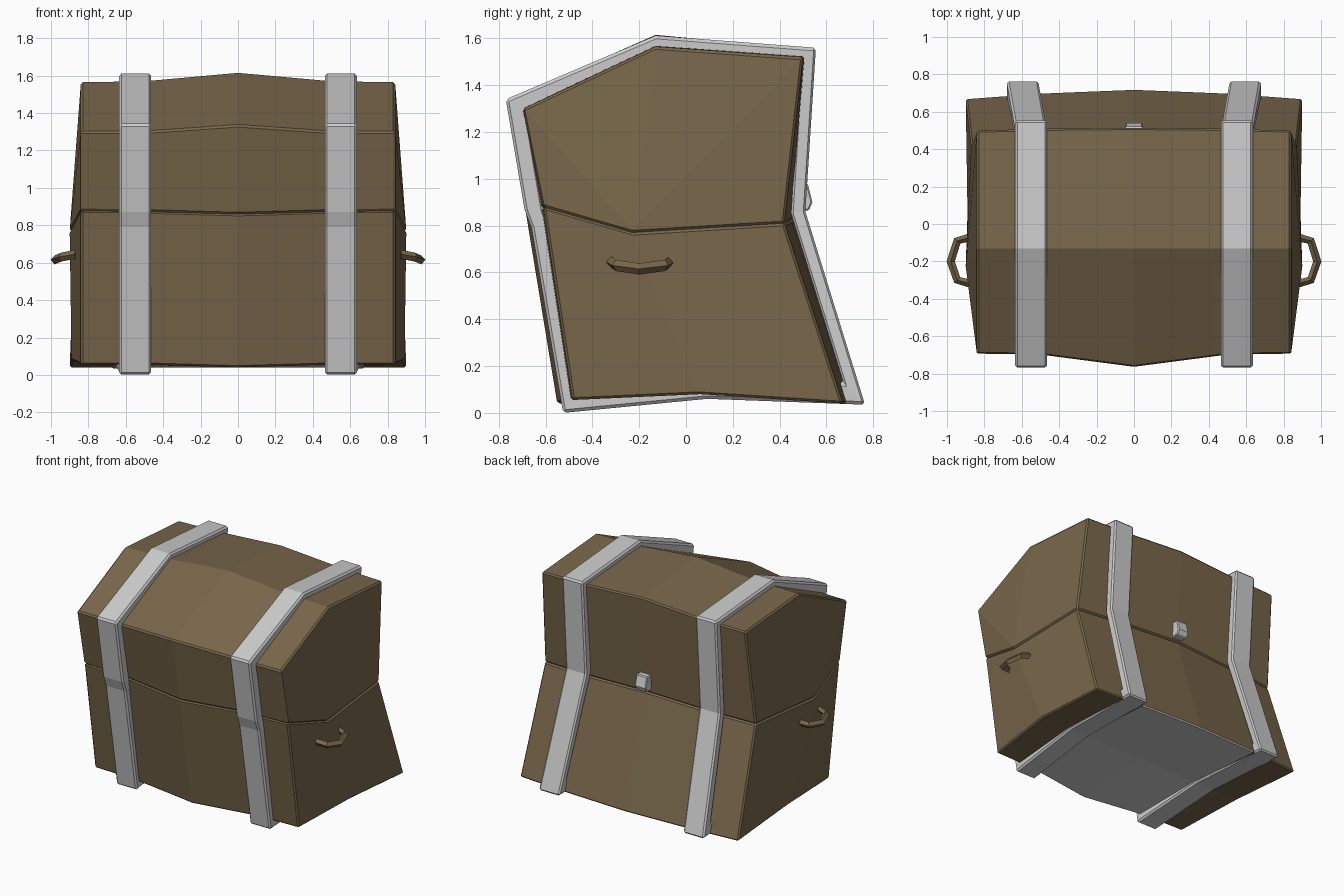
import bpy, bmesh
from mathutils import Vector

if "Cube" in bpy.data.objects:
    bpy.data.objects.remove(bpy.data.objects["Cube"])

wood = bpy.data.materials.new("wood")
wood.diffuse_color = (0.19, 0.135, 0.07, 1)
wood.use_nodes = True
wood.node_tree.nodes["Principled BSDF"].inputs["Base Color"].default_value = wood.diffuse_color
plain = bpy.data.materials.new("plain_grey")
plain.diffuse_color = (0.8, 0.8, 0.8, 1)
plain.use_nodes = True
plain.node_tree.nodes["Principled BSDF"].inputs["Base Color"].default_value = plain.diffuse_color


def make(name, verts, faces, mats=(), bevel=0.0):
    me = bpy.data.meshes.new(name)
    me.from_pydata(verts, [], faces)
    bm = bmesh.new()
    bm.from_mesh(me)
    bmesh.ops.recalc_face_normals(bm, faces=bm.faces)
    bm.to_mesh(me)
    bm.free()
    for m in mats:
        me.materials.append(m)
    ob = bpy.data.objects.new(name, me)
    bpy.context.collection.objects.link(ob)
    if bevel:
        b = ob.modifiers.new("bevel", 'BEVEL')
        b.width, b.segments = bevel, 1
        b.limit_method, b.angle_limit = 'ANGLE', 0.7
    return ob


def loft(name, end_x, end, inner, mid, caps):
    """Skin (y, z) profiles across x: bulged end, x=0.5, middle, mirrored."""
    half = [[(x, *p) for x, p in zip(end_x, end)], [(0.5, *p) for p in inner]]
    rings = half + [[(0, *p) for p in mid]]
    rings += [[(-x, y, z) for x, y, z in r] for r in reversed(half)]
    n = len(end)
    verts = [v for r in rings for v in r]
    faces = [(k*n+i, k*n+(i+1) % n, (k+1)*n+(i+1) % n, (k+1)*n+i)
             for k in range(4) for i in range(n)]
    faces += [tuple(i + o for i in c) for c in caps for o in (0, 4*n)]
    return make(name, verts, faces, (wood, plain), 0.01)


# lower box: front seam, front bottom, bottom middle, back bottom, back seam, seam middle
box = loft("chest_box", [0.84, 0.84, 0.89, 0.9, 0.87, 0.9],
           [(-0.61, 0.88), (-0.485, 0.055), (0.06, 0.08), (0.67, 0.04), (0.42, 0.81), (-0.23, 0.77)],
           [(-0.62, 0.875), (-0.495, 0.055), (0.06, 0.08), (0.70, 0.04), (0.45, 0.82), (-0.23, 0.79)],
           [(-0.685, 0.86), (-0.55, 0.04), (0.08, 0.07), (0.72, 0.04), (0.47, 0.84), (-0.23, 0.82)],
           [(0, 1, 2, 5), (2, 3, 4, 5)])
for f in box.data.polygons:      # grey underside between the straps
    if f.normal.z < -0.8 and abs(f.center.x) < 0.4:
        f.material_index = 1

# lid: front seam, front ridge, top, back top, back seam, seam middle
loft("chest_lid", [0.84, 0.84, 0.84, 0.84, 0.87, 0.9],
     [(-0.61, 0.88), (-0.695, 1.30), (-0.13, 1.565), (0.50, 1.52), (0.42, 0.81), (-0.23, 0.77)],
     [(-0.62, 0.875), (-0.70, 1.30), (-0.13, 1.57), (0.51, 1.525), (0.45, 0.82), (-0.23, 0.79)],
     [(-0.685, 0.86), (-0.765, 1.335), (-0.13, 1.615), (0.515, 1.555), (0.47, 0.84), (-0.23, 0.82)],
     [(5, 0, 1), (5, 1, 2), (5, 2, 3), (5, 3, 4)])

# metal straps: closed bands of (x shift, y, z) around the chest
path = [(0, -0.77, 1.34), (0, -0.13, 1.612), (0, 0.555, 1.56), (0, 0.51, 0.86),
        (0.045, 0.765, 0.035), (0.025, 0.09, 0.06), (0, -0.525, 0.0),
        (0, -0.66, 0.79), (0, -0.69, 0.87)]
for side, label in ((1, "right"), (-1, "left")):
    verts = []
    for dx, y, z in path:
        iy, iz = y * 0.88, 0.8 + (z - 0.8) * 0.88
        a, b = side * (0.465 + dx), side * (0.635 + dx)
        verts += [(a, y, z), (b, y, z), (b, iy, iz), (a, iy, iz)]
    n = len(path)
    faces = [(4*k+i, 4*k+(i+1) % 4, 4*((k+1) % n)+(i+1) % 4, 4*((k+1) % n)+i)
             for k in range(n) for i in range(4)]
    make("strap_" + label, verts, faces, (), 0.012)

# hinge plate at the back seam
prof = [(0.44, 0.86), (0.525, 0.865), (0.54, 0.9), (0.52, 0.98), (0.45, 0.98)]
n = len(prof)
make("back_hinge", [(x, *p) for x in (-0.045, 0.045) for p in prof],
     [tuple(range(n)), tuple(range(n, 2*n))] +
     [(i, (i+1) % n, n+(i+1) % n, n+i) for i in range(n)], (), 0.006)

# side handles: square section swept along a bent path
grip = [(0.87, -0.07, 0.645), (0.945, -0.09, 0.63), (0.98, -0.20, 0.615),
        (0.945, -0.30, 0.63), (0.87, -0.32, 0.645)]
for side, label in ((1, "right"), (-1, "left")):
    verts = []
    for i, p in enumerate(grip):
        p = Vector(p)
        t = Vector(grip[min(i+1, 4)]) - Vector(grip[max(i-1, 0)])
        s = t.cross(Vector((0, 0, 1))).normalized() * 0.022
        u = Vector((0, 0, 0.024))
        verts += [((p+o).x * side, (p+o).y, (p+o).z)
                  for o in (s + u*0.3, u, -s, -u)]
    faces = [(4*k+i, 4*k+(i+1) % 4, 4*k+4+(i+1) % 4, 4*k+4+i)
             for k in range(4) for i in range(4)]
    make("handle_" + label, verts, faces + [(0, 1, 2, 3), (16, 17, 18, 19)], (wood,))
